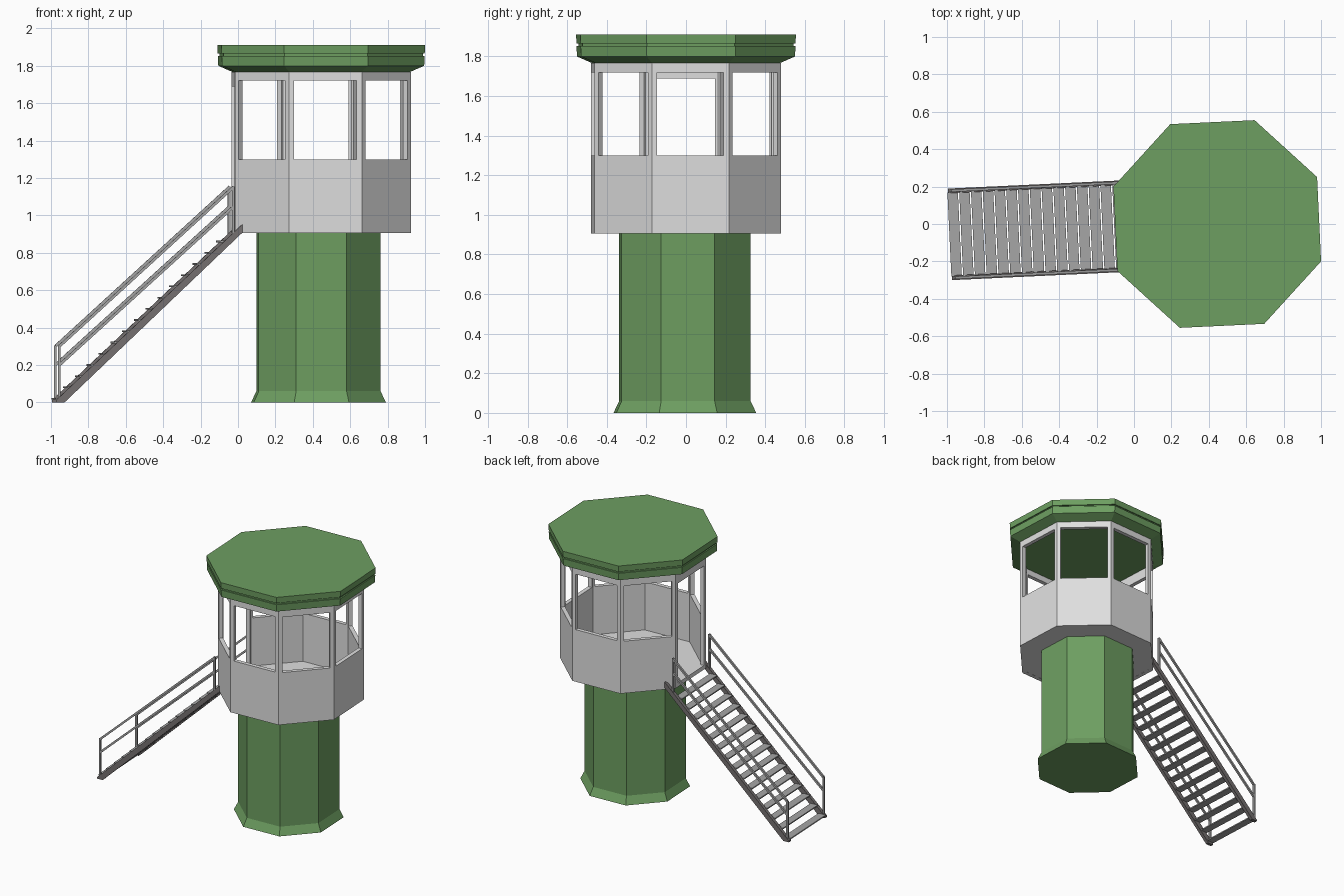
import bpy, bmesh, math
from mathutils import Matrix, Vector

if "Cube" in bpy.data.objects:
    bpy.data.objects.remove(bpy.data.objects["Cube"])

# The whole tower is turned slightly about its own axis
PLACE = Matrix.Translation((0.445, 0, 0)) @ Matrix.Rotation(math.radians(2.7), 4, 'Z')


def material(name, rgb):
    m = bpy.data.materials.new(name)
    m.diffuse_color = (*rgb, 1)
    m.use_nodes = True
    m.node_tree.nodes["Principled BSDF"].inputs["Base Color"].default_value = m.diffuse_color
    return m


GREEN = material("green_paint", (0.155, 0.345, 0.120))
WHITE = material("light_grey_panel", (0.74, 0.74, 0.74))
STEEL = material("grey_steel", (0.38, 0.38, 0.38))
DARK = material("dark_steel", (0.18, 0.165, 0.165))


def finish(bm, name, mat):
    bmesh.ops.recalc_face_normals(bm, faces=bm.faces)
    bm.transform(PLACE)
    me = bpy.data.meshes.new(name)
    bm.to_mesh(me)
    bm.free()
    me.materials.append(mat)
    ob = bpy.data.objects.new(name, me)
    bpy.context.collection.objects.link(ob)
    return ob


def corner(r, k, z, cx=0, cy=0):
    a = math.radians(22.5 + 45 * k)
    return Vector((cx + r * math.cos(a), cy + r * math.sin(a), z))


def octagon_stack(name, rings, mat, cx=0, cy=0):
    """Closed octagonal solid through (radius, height) rings."""
    bm = bmesh.new()
    loops = [[bm.verts.new(corner(r, k, z, cx, cy)) for k in range(8)] for r, z in rings]
    for a, b in zip(loops, loops[1:]):
        for k in range(8):
            n = (k + 1) % 8
            bm.faces.new((a[k], a[n], b[n], b[k]))
    bm.faces.new(loops[0])
    bm.faces.new(loops[-1])
    return finish(bm, name, mat)


def extrude_profile(bm, pts, y0, y1):
    """Extrude an (x, z) outline between two y positions."""
    f = bm.faces.new([bm.verts.new((x, y0, z)) for x, z in pts])
    new = bmesh.ops.extrude_face_region(bm, geom=[f])["geom"]
    bmesh.ops.translate(bm, vec=(0, y1 - y0, 0),
                        verts=[v for v in new if isinstance(v, bmesh.types.BMVert)])


# Column with flared foot, and roof with overhang and groove
octagon_stack("column", [(.383, 0), (.353, .06), (.353, .91)], GREEN, -.015, -.005)
octagon_stack("roof", [(.50, 1.765), (.585, 1.80), (.588, 1.853), (.578, 1.853),
                       (.578, 1.865), (.588, 1.865), (.59, 1.91)], GREEN)
octagon_stack("cabin_floor", [(.505, .906), (.505, .935)], WHITE)

# Cabin walls: a grid per side with window and door cells left open
R, MARGIN, DOOR_SIDE = .51, .07, 3
ZS = [.905, .935, 1.30, 1.69, 1.72, 1.768]
US = [0, MARGIN, 1 - MARGIN, 1]
bm = bmesh.new()
for k in range(8):
    for i in range(3):
        for j in range(5):
            opening = (1, 2) if k == DOOR_SIDE else (2, 3)
            if i == 1 and j in opening:
                continue
            cell = ((US[i], ZS[j]), (US[i + 1], ZS[j]), (US[i + 1], ZS[j + 1]), (US[i], ZS[j + 1]))
            bm.faces.new([bm.verts.new(corner(R, k, z).lerp(corner(R, k + 1, z), u))
                          for u, z in cell])
bmesh.ops.remove_doubles(bm, verts=bm.verts, dist=1e-4)
walls = finish(bm, "cabin_walls", WHITE)
sol = walls.modifiers.new("thickness", 'SOLIDIFY')
sol.thickness, sol.offset, sol.use_even_offset = .03, -1, True

# Stair stringers
YC, HALF = .012, .245
for side, label in ((1, "back"), (-1, "front")):
    bm = bmesh.new()
    extrude_profile(bm, [(-1.43, 0), (-1.385, 0), (-.42, .92), (-.42, .965), (-1.43, .012)],
                    YC + side * HALF, YC + side * (HALF - .025))
    finish(bm, label + "_stringer", DARK)

# Treads
bm = bmesh.new()
for k in range(-1, 14):
    x, z = -1.37 + .063 * k, .085 + .06 * k
    extrude_profile(bm, [(x, z - .009), (x + .056, z - .009), (x + .056, z), (x, z)],
                    YC - HALF + .02, YC + HALF - .02)
finish(bm, "stair_treads", STEEL)

# Handrails: end posts, top rail and middle rail on each side
X0, X1, W = -1.412, -.482, .007
for side, label in ((1, "back"), (-1, "front")):
    bm = bmesh.new()
    y = YC + side * (HALF - .012)
    for x, z0, z1 in ((X0, .01, .305), (X1, .89, 1.155)):
        extrude_profile(bm, [(x - W, z0), (x + W, z0), (x + W, z1), (x - W, z1)], y - W, y + W)
    for za, zb in ((.30, 1.15), (.20, 1.045)):
        extrude_profile(bm, [(X0, za - .01), (X1, zb - .01), (X1, zb + .01), (X0, za + .01)],
                        y - W, y + W)
    finish(bm, label + "_handrail", STEEL)
